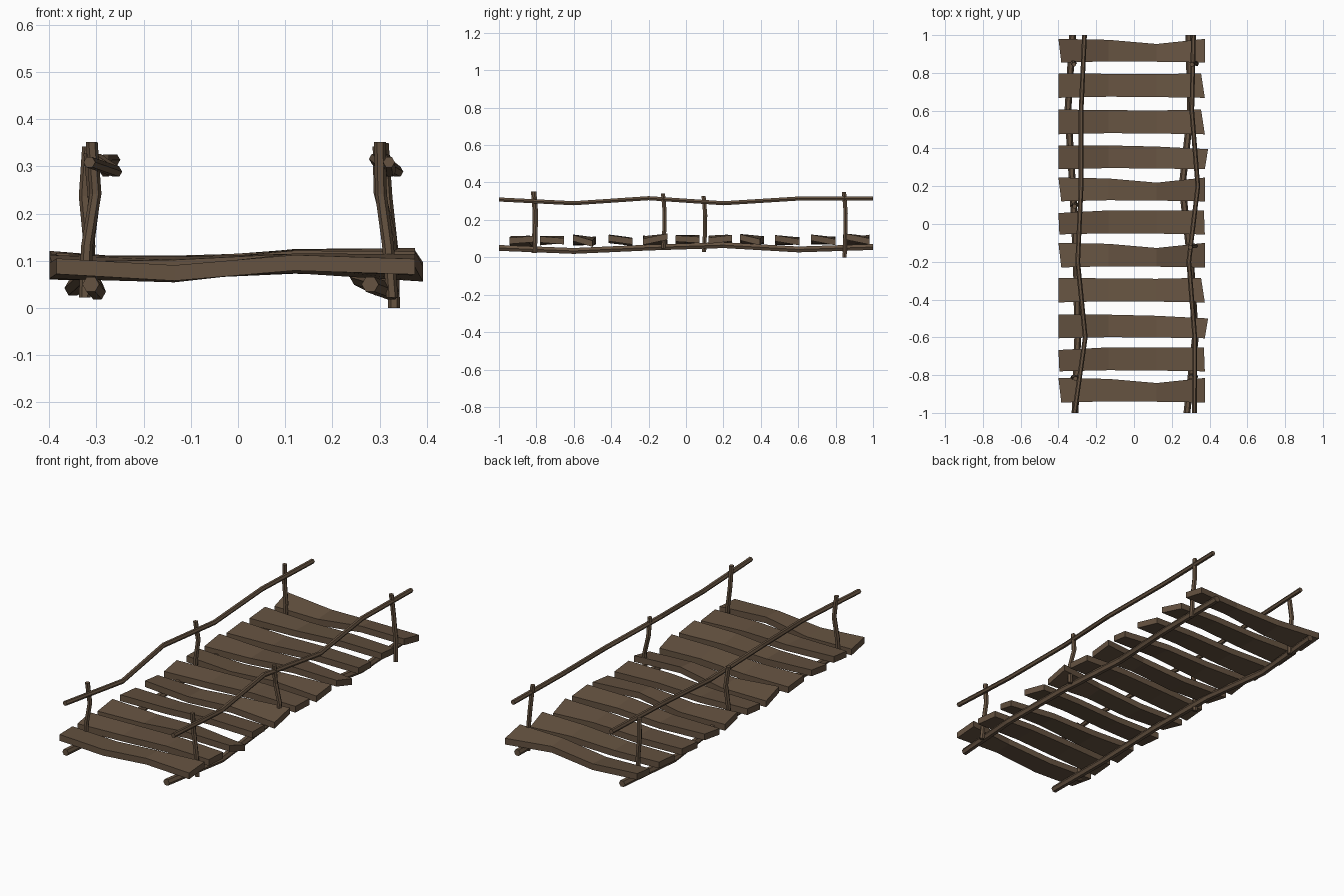
import bpy, bmesh, math

wood = bpy.data.materials.new("weathered brown wood")
wood.diffuse_color = (0.13, 0.085, 0.052, 1)


def finish(name, bm):
    bmesh.ops.recalc_face_normals(bm, faces=bm.faces)
    mesh = bpy.data.meshes.new(name)
    bm.to_mesh(mesh)
    bm.free()
    mesh.materials.append(wood)
    bpy.context.collection.objects.link(bpy.data.objects.new(name, mesh))


def loft(name, rings):
    """Skin a list of closed rings and cap both ends."""
    bm = bmesh.new()
    vs = [[bm.verts.new(p) for p in ring] for ring in rings]
    n = len(vs[0])
    for a, b in zip(vs, vs[1:]):
        for i in range(n):
            j = (i + 1) % n
            bm.faces.new((a[i], a[j], b[j], b[i]))
    bm.faces.new(vs[0])
    bm.faces.new(vs[-1])
    finish(name, bm)


def pole(name, path, r, upright=False):
    """Six-sided crooked pole running along y, or along z when upright."""
    rings = []
    for x, y, z in path:
        ring = []
        for k in range(6):
            a = k * math.pi / 3
            u, v = r * math.cos(a), r * math.sin(a)
            ring.append((x + u, y + v, z) if upright else (x + u, y, z + v))
        rings.append(ring)
    loft(name, rings)


# Long poles: bearers under the deck and handrails above it
ys = (-1, -0.6, -0.2, 0.2, 0.6, 1)
low_z = (0.053, 0.037, 0.055, 0.068, 0.045, 0.058)
top_z = (0.312, 0.292, 0.319, 0.292, 0.317, 0.317)
for name, xs, zs, r in (
    ("left_bearer", (-0.312, -0.298, -0.305, -0.325, -0.35, -0.325), low_z, 0.018),
    ("right_bearer", (0.28, 0.325, 0.30, 0.255, 0.30, 0.29), low_z, 0.018),
    ("left_handrail", (-0.315, -0.258, -0.298, -0.28, -0.28, -0.262), top_z, 0.0125),
    ("right_handrail", (0.32, 0.322, 0.29, 0.338, 0.306, 0.315), top_z, 0.0125),
):
    pole(name, list(zip(xs, ys, zs)), r)

# Crooked posts: name, y, bottom z, top z, x from bottom to top
for name, y, z0, z1, xs in (
    ("left_front_post", -0.815, 0.025, 0.355, (-0.325, -0.32, -0.302, -0.31)),
    ("left_middle_post", 0.097, 0.03, 0.33, (-0.322, -0.318, -0.305, -0.315)),
    ("left_back_post", 0.848, 0.03, 0.345, (-0.318, -0.315, -0.325, -0.318)),
    ("right_front_post", -0.808, 0.025, 0.355, (0.327, 0.318, 0.303, 0.301)),
    ("right_middle_post", -0.12, 0.05, 0.345, (0.322, 0.325, 0.30, 0.298)),
    ("right_back_post", 0.848, 0.003, 0.353, (0.331, 0.328, 0.315, 0.307)),
):
    wob = (0, 0.004, 0.006, -0.003)
    pole(name, [(x, y + wob[i], z0 + (z1 - z0) * i / 3) for i, x in enumerate(xs)],
         0.0125, True)

# Plank cuts: back-edge offsets at four stations, then the end x values
# (left back, left front, right back, right front)
cuts = {
    "wavy": ((0, -0.005, -0.027, 0), (-0.40, -0.385, 0.375, 0.375)),
    "blunt": ((-0.014, 0, 0, 0), (-0.40, -0.395, 0.37, 0.375)),
    "long": ((0, 0, -0.006, -0.02), (-0.40, -0.40, 0.392, 0.375)),
    "short": ((0, -0.003, -0.005, 0), (-0.40, -0.40, 0.355, 0.375)),
}
# Deck planks front to back: cut, front y, back y,
# top height of front / back edge at the right end, then at the left end
planks = (
    ("wavy", -0.945, -0.815, 0.107, 0.117, 0.108, 0.098),
    ("blunt", -0.78, -0.653, 0.115, 0.105, 0.10, 0.115),
    ("long", -0.605, -0.48, 0.123, 0.092, 0.098, 0.115),
    ("short", -0.415, -0.285, 0.122, 0.104, 0.112, 0.10),
    ("wavy", -0.23, -0.10, 0.102, 0.13, 0.12, 0.096),
    ("blunt", -0.055, 0.072, 0.12, 0.112, 0.10, 0.115),
    ("wavy", 0.12, 0.246, 0.108, 0.122, 0.118, 0.104),
    ("long", 0.29, 0.416, 0.126, 0.10, 0.10, 0.118),
    ("short", 0.475, 0.606, 0.122, 0.10, 0.10, 0.112),
    ("short", 0.668, 0.798, 0.125, 0.10, 0.104, 0.115),
    ("wavy", 0.855, 0.98, 0.13, 0.104, 0.10, 0.124),
)
thick = 0.033
sag = {"wavy": (-0.014, 0.008), "blunt": (0.0, 0.008), "long": (-0.004, 0.01),
       "short": (-0.004, 0.006)}
for n, (cut, y0, y1, rf, rb, lf, lb) in enumerate(planks):
    edge, (xlb, xlf, xrb, xrf) = cuts[cut]
    rings = []
    for i in range(4):
        t = i / 3
        xf = (xlf, -0.135, 0.12, xrf)[i]
        xb = (xlb, -0.135, 0.12, xrb)[i]
        dz = (0, *sag[cut], 0)[i]
        zf = lf + (rf - lf) * t + dz
        zb = lb + (rb - lb) * t + dz
        yf = y0 + (0, 0.006, 0.004, 0)[i]
        yb = y1 + edge[i]
        rings.append([(xf, yf, zf - thick), (xb, yb, zb - thick), (xb, yb, zb), (xf, yf, zf)])
    loft(f"deck_plank_{n + 1}", rings)

# Rest the lowest post on the ground
low = min(v.co.z for o in bpy.data.objects for v in o.data.vertices)
for o in bpy.data.objects:
    for v in o.data.vertices:
        v.co.z -= low
